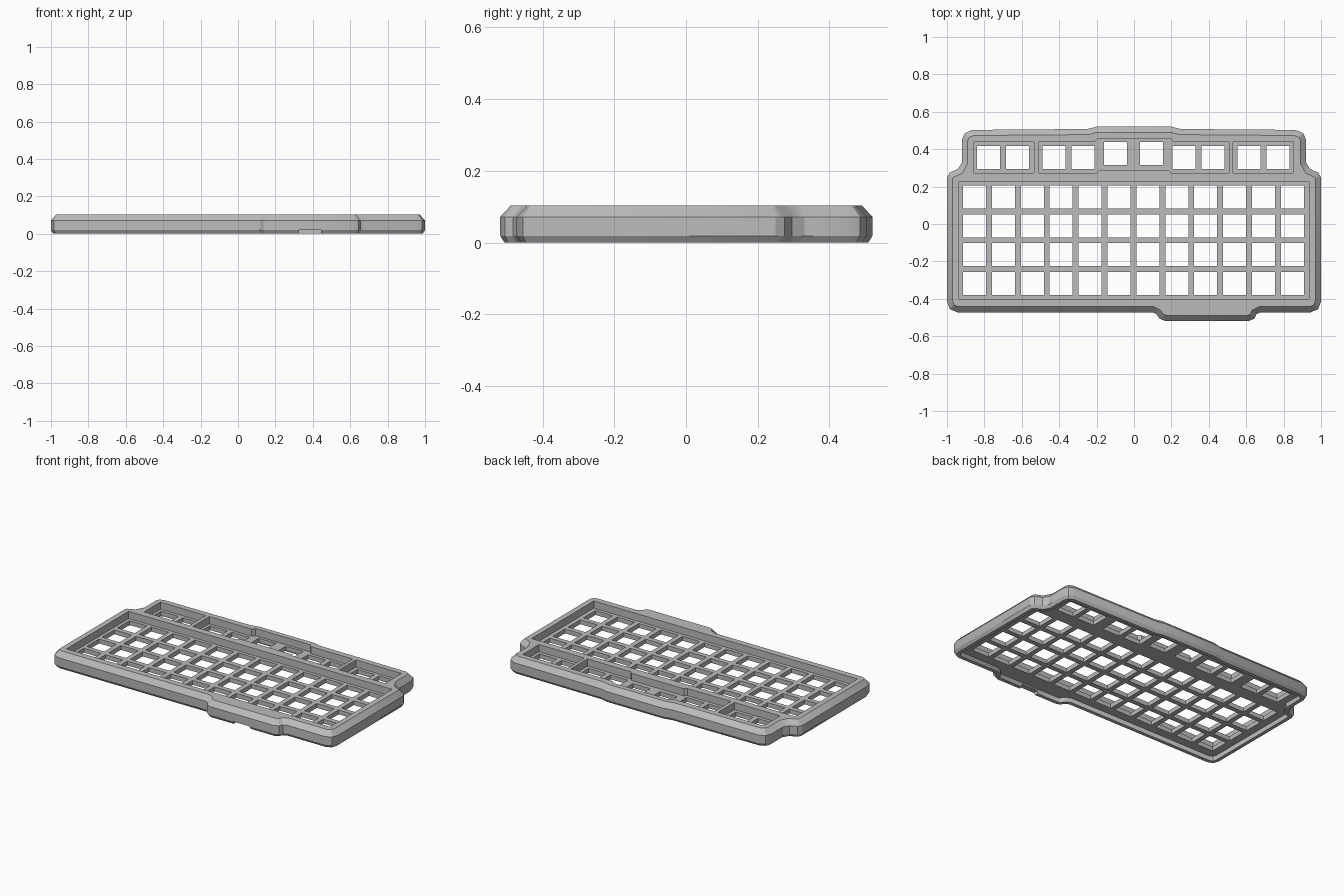
import bpy
import bmesh
from math import radians
from mathutils import Vector

if "Cube" in bpy.data.objects:
    bpy.data.objects.remove(bpy.data.objects["Cube"])

PLATE_BOTTOM, PLATE_TOP, HEIGHT = 0.03, 0.058, 0.104
PITCH, HOLE = 0.1545, 0.123

grey = bpy.data.materials.new("grey plastic")
grey.use_nodes = True
grey.diffuse_color = (0.5, 0.5, 0.5, 1)
grey.node_tree.nodes["Principled BSDF"].inputs["Base Color"].default_value = (0.5, 0.5, 0.5, 1)


def inset(points, dist):
    """Move a counter-clockwise outline inwards with mitred corners."""
    pts = [Vector(p) for p in points]
    result = []
    for i, p in enumerate(pts):
        a = (p - pts[i - 1]).normalized()
        b = (pts[(i + 1) % len(pts)] - p).normalized()
        na, nb = Vector((-a.y, a.x)), Vector((-b.y, b.x))
        result.append(p + (na + nb) * dist / (1 + na.dot(nb)))
    return result


def loft(bm, rings):
    """Closed solid through (outline, z) rings."""
    loops = [[bm.verts.new((p[0], p[1], z)) for p in pts] for pts, z in rings]
    n = len(loops[0])
    for low, high in zip(loops, loops[1:]):
        for i in range(n):
            j = (i + 1) % n
            bm.faces.new((low[i], low[j], high[j], high[i]))
    bm.faces.new(loops[0][::-1])
    bm.faces.new(loops[-1])


def rect(x0, x1, y0, y1):
    return [(x0, y0), (x1, y0), (x1, y1), (x0, y1)]


def finish(bm, name):
    bmesh.ops.recalc_face_normals(bm, faces=bm.faces)
    mesh = bpy.data.meshes.new(name)
    bm.to_mesh(mesh)
    bm.free()
    mesh.materials.append(grey)
    obj = bpy.data.objects.new(name, mesh)
    bpy.context.collection.objects.link(obj)
    return obj


def cut(target, bm):
    """Subtract a set of separate solids and discard the cutter."""
    cutter = finish(bm, "cutter")
    cutter.hide_render = True
    mod = target.modifiers.new("cut", "BOOLEAN")
    mod.operation, mod.solver, mod.object = "DIFFERENCE", "EXACT", cutter
    bpy.context.view_layer.objects.active = target
    bpy.ops.object.modifier_apply(modifier=mod.name)
    bpy.data.objects.remove(cutter)


# Outline: mirrored sides and back, plus an off-centre bulge at the front
side = [(0.945, -0.472), (0.985, -0.455), (1.0, -0.415), (1.0, 0.25), (0.985, 0.275),
        (0.94, 0.295), (0.92, 0.33), (0.92, 0.45), (0.905, 0.485), (0.865, 0.503),
        (0.25, 0.508), (0.2, 0.52)]
bulge = [(0.1, -0.472), (0.12, -0.482), (0.135, -0.505), (0.165, -0.518),
         (0.615, -0.518), (0.645, -0.505), (0.655, -0.482), (0.675, -0.472)]
outline = side + [(-x, y) for x, y in reversed(side)] + bulge

# Case body with chamfered upper and lower edges
bm = bmesh.new()
loft(bm, [(inset(outline, 0.012), 0), (outline, 0.019),
          (outline, 0.072), (inset(outline, 0.03), HEIGHT)])
case = finish(bm, "keyboard_case")

# Wells in the top and the hollow underneath
bm = bmesh.new()
top = HEIGHT + 0.05
centre_well = [(-0.51, 0.272), (-0.2, 0.272), (-0.185, 0.287), (0.185, 0.287), (0.2, 0.272),
               (0.508, 0.272), (0.508, 0.438), (0.21, 0.438), (0.195, 0.457),
               (-0.195, 0.457), (-0.21, 0.438), (-0.51, 0.438)]
for well in (rect(-0.935, 0.935, -0.402, 0.228), rect(-0.857, -0.535, 0.272, 0.438),
             rect(0.53, 0.853, 0.272, 0.438), centre_well):
    loft(bm, [(well, PLATE_TOP), (well, top)])
hollow = inset(outline, 0.035)
loft(bm, [(hollow, -0.05), (hollow, PLATE_BOTTOM)])
cut(case, bm)

# Key openings through the plate
bm = bmesh.new()
keys = [((c - 5.5) * PITCH - 0.003, 0.145 - r * PITCH) for r in range(4) for c in range(12)]
for x, y in ((0.096, 0.378), (0.27, 0.356), (0.426, 0.356), (0.619, 0.356), (0.774, 0.356)):
    keys += [(x - 0.003, y), (-x - 0.003, y)]
h = HOLE / 2
for x, y in keys:
    square = rect(x - h, x + h, y - h, y + h)
    loft(bm, [(square, 0.01), (square, 0.08)])

# Notch under the front bulge
notch = rect(0.325, 0.445, -0.6, -0.465)
loft(bm, [(notch, -0.05), (notch, 0.02)])
cut(case, bm)

# Smooth the curved corners, keep the edges crisp
bpy.ops.object.select_all(action="DESELECT")
case.select_set(True)
bpy.context.view_layer.objects.active = case
bpy.ops.object.shade_smooth_by_angle(angle=radians(28))
